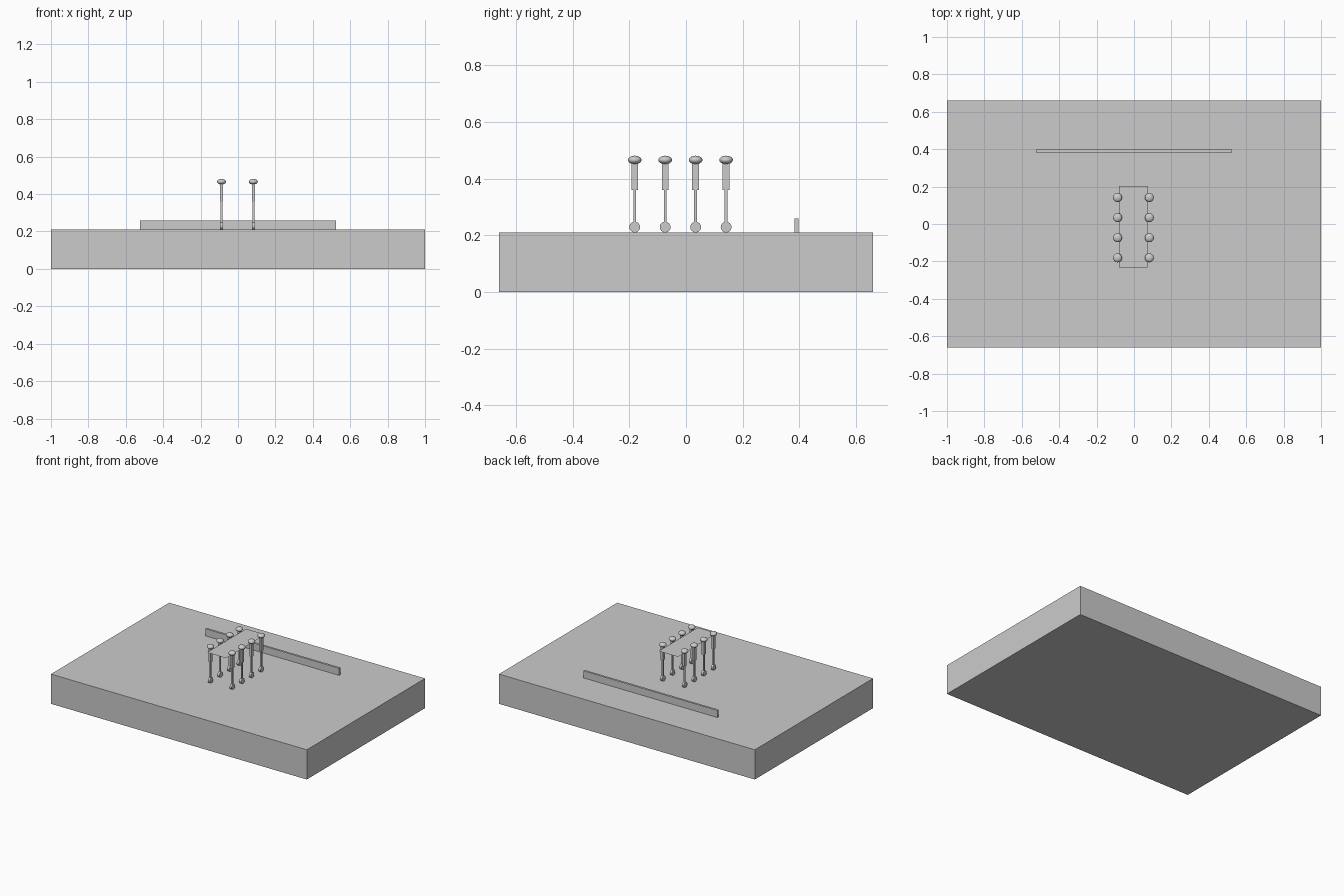
import bpy
import math

if "Cube" in bpy.data.objects:
    bpy.data.objects.remove(bpy.data.objects["Cube"])

gray = bpy.data.materials.new("light_gray")
gray.diffuse_color = (0.6, 0.6, 0.6, 1)
gray.use_nodes = True
gray.node_tree.nodes["Principled BSDF"].inputs["Base Color"].default_value = gray.diffuse_color


def finish(name, smooth=False):
    ob = bpy.context.object
    ob.name = name
    ob.data.materials.append(gray)
    if smooth:
        bpy.ops.object.shade_smooth_by_angle(angle=math.radians(40))
    return ob


def box(name, lo, hi):
    bpy.ops.mesh.primitive_cube_add(size=1, location=[(a + b) / 2 for a, b in zip(lo, hi)])
    bpy.context.object.scale = [b - a for a, b in zip(lo, hi)]
    bpy.ops.object.transform_apply(location=False, rotation=False, scale=True)
    return finish(name)


# Thick base slab
box("base_slab", (-1, -0.66, 0), (1, 0.66, 0.21))

# Low rail standing near the back
box("back_rail", (-0.523, 0.382, 0.21), (0.523, 0.397, 0.26))

# Sheet carried between the two rows of posts (no thickness)
bpy.ops.mesh.primitive_plane_add(size=1, location=(-0.004, -0.015, 0.446))
bpy.context.object.scale = (0.15, 0.437, 1)
bpy.ops.object.transform_apply(location=False, rotation=False, scale=True)
finish("thin_sheet")


# One post: wheel foot, thin stem, wider sleeve, flattened knob
def post(x, y):
    bpy.ops.mesh.primitive_cylinder_add(vertices=24, radius=0.019, depth=0.016,
                                        location=(x, y, 0.229),
                                        rotation=(0, math.pi / 2, 0))
    finish("post_wheel", True)
    box("post_stem", (x - 0.005, y - 0.005, 0.235), (x + 0.005, y + 0.005, 0.365))
    box("post_sleeve", (x - 0.008, y - 0.012, 0.36), (x + 0.008, y + 0.012, 0.455))
    bpy.ops.mesh.primitive_uv_sphere_add(segments=24, ring_count=12, radius=1,
                                         location=(x, y, 0.466))
    bpy.context.object.scale = (0.024, 0.024, 0.015)
    bpy.ops.object.transform_apply(location=False, rotation=False, scale=True)
    finish("post_knob", True)


for x in (-0.088, 0.082):
    for i in range(4):
        post(x, -0.181 + i * 0.1075)
